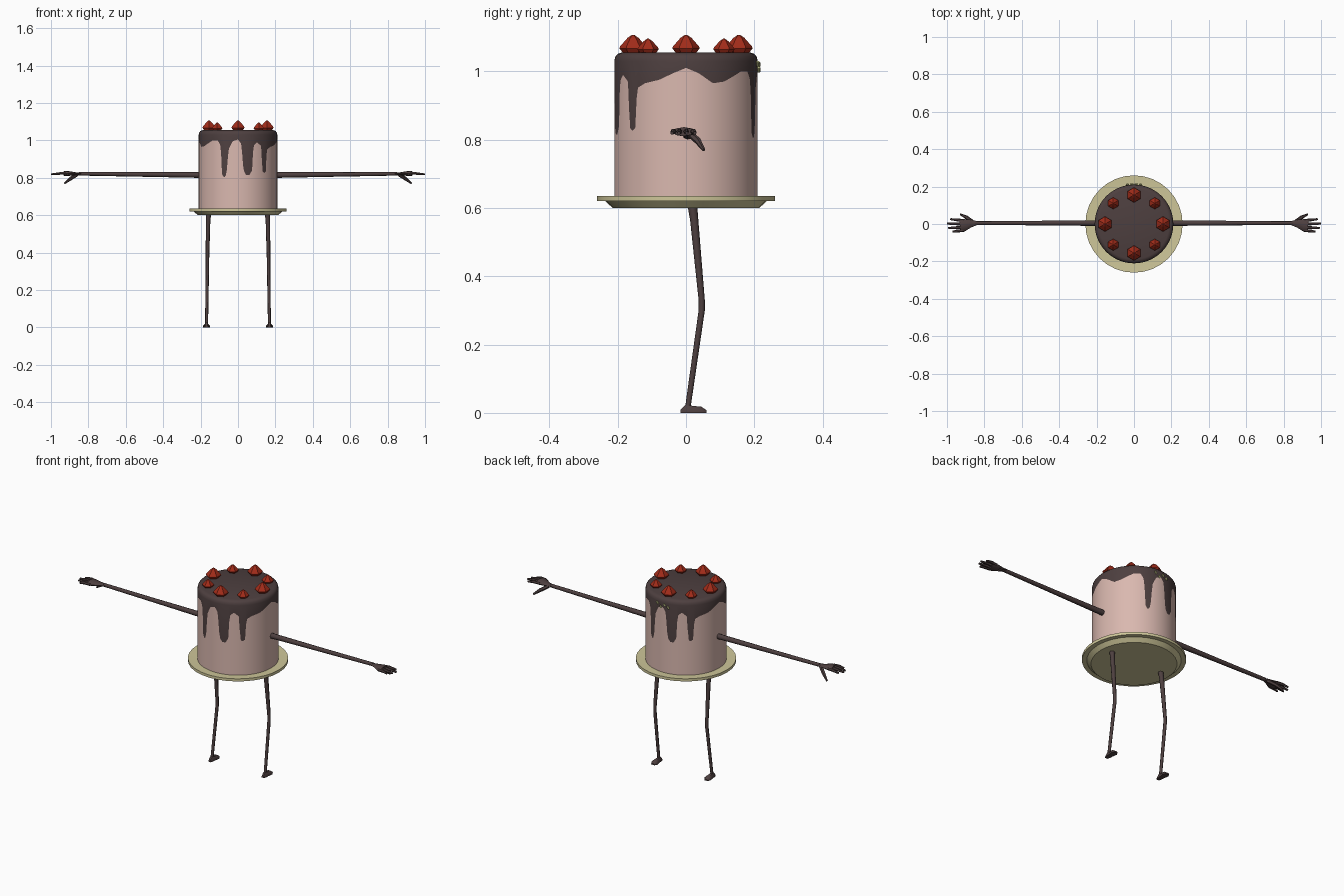
import bpy, bmesh, math
from mathutils import Vector

cube = bpy.data.objects.get("Cube")
if cube:
    bpy.data.objects.remove(cube)


def material(name, rgb):
    m = bpy.data.materials.new(name)
    m.use_nodes = True
    m.diffuse_color = (*rgb, 1)
    m.node_tree.nodes["Principled BSDF"].inputs["Base Color"].default_value = (*rgb, 1)
    return m


pink = material("pink sponge", (0.70, 0.48, 0.43))
chocolate = material("chocolate", (0.075, 0.05, 0.05))
red = material("strawberry red", (0.36, 0.025, 0.01))
cream = material("cream plate", (0.62, 0.57, 0.32))
piping = material("piping yellow", (0.55, 0.56, 0.25))


def finish(bm, name, mats, smooth=None):
    bmesh.ops.recalc_face_normals(bm, faces=bm.faces)
    me = bpy.data.meshes.new(name)
    bm.to_mesh(me)
    bm.free()
    for m in mats:
        me.materials.append(m)
    ob = bpy.data.objects.new(name, me)
    bpy.context.collection.objects.link(ob)
    if smooth:
        bpy.ops.object.select_all(action='DESELECT')
        ob.select_set(True)
        bpy.context.view_layer.objects.active = ob
        bpy.ops.object.shade_smooth_by_angle(angle=math.radians(smooth))
    return ob


def skin(bm, rings, index=lambda level: 0):
    """Bridge equal rings of vertices and cap both ends."""
    n = len(rings[0])
    for level, (a, b) in enumerate(zip(rings, rings[1:])):
        for i in range(n):
            j = (i + 1) % n
            bm.faces.new((a[i], a[j], b[j], b[i])).material_index = index(level)
    bm.faces.new(rings[0]).material_index = index(0)
    bm.faces.new(rings[-1]).material_index = index(len(rings) - 2)


def lathe(bm, profile, sides, centre=(0, 0), turn=0.0):
    rings = []
    for r, z in profile:
        rings.append([bm.verts.new((centre[0] + r * math.cos(turn + math.tau * i / sides),
                                    centre[1] + r * math.sin(turn + math.tau * i / sides), z))
                      for i in range(sides)])
    skin(bm, rings)


def tube(bm, path, radii, sides=8, flat=1.0):
    """Tapered limb along a path; flat squashes one cross axis."""
    pts = [Vector(p) for p in path]
    rings = []
    for k, (p, r) in enumerate(zip(pts, radii)):
        d = (pts[min(k + 1, len(pts) - 1)] - pts[max(k - 1, 0)]).normalized()
        side = d.cross(Vector((0, 0, 1)) if abs(d.z) < 0.8 else Vector((0, 1, 0))).normalized()
        up = side.cross(d)
        rings.append([bm.verts.new(p + side * (r * math.cos(math.tau * i / sides))
                                   + up * (r * flat * math.sin(math.tau * i / sides)))
                      for i in range(sides)])
    skin(bm, rings)


# Lower edge of the icing by angle; the pattern repeats every half turn
DRIPS = [(-90, 1.01), (-80, 0.995), (-68, 0.965), (-58, 0.97), (-40, 1.0), (-31, 1.0), (-26, 0.97),
         (-24, 0.82), (-20.5, 0.80), (-17, 0.82), (-14, 0.95), (-8, 0.995), (0, 1.005),
         (5, 0.98), (8, 0.84), (12, 0.815), (17, 0.815), (21, 0.84), (23, 0.97), (29, 0.99),
         (36, 0.97), (38.5, 0.835), (41.5, 0.825), (45, 0.835), (47, 0.95), (55, 0.965),
         (68, 0.975), (80, 0.995), (90, 1.01)]


def drip_height(deg):
    deg = (deg + 90) % 180 - 90
    for (a, za), (b, zb) in zip(DRIPS, DRIPS[1:]):
        if a <= deg <= b:
            return za + (zb - za) * (deg - a) / (b - a)


# Cake body with the icing cut into its wall
R, STEPS = 0.21, 240
bm = bmesh.new()
angles = [360 * i / STEPS for i in range(STEPS)]
levels = [(R, lambda a: 0.625), (R, drip_height), (R, lambda a: 1.03), (0.207, lambda a: 1.043),
          (0.20, lambda a: 1.051), (0.188, lambda a: 1.055)]
rings = [[bm.verts.new((r * math.sin(math.radians(a)), -r * math.cos(math.radians(a)), z(a)))
          for a in angles] for r, z in levels]
skin(bm, rings, lambda level: 0 if level == 0 else 1)
finish(bm, "cake", [pink, chocolate], 50)

# Plate with a stepped foot
bm = bmesh.new()
lathe(bm, [(0.215, 0.60), (0.236, 0.62), (0.26, 0.62), (0.26, 0.635), (0.2, 0.632)], 32)
finish(bm, "plate", [cream], 30)

# Strawberries, alternating large and small
for i in range(8):
    a = i * math.pi / 4
    s, ring = (1.0, 0.155) if i % 2 == 0 else (0.78, 0.157)
    bm = bmesh.new()
    lathe(bm, [(0.026 * s, 1.05), (0.04 * s, 1.055 + 0.012 * s), (0.038 * s, 1.055 + 0.018 * s),
               (0.016 * s, 1.055 + 0.043 * s), (0.003 * s, 1.055 + 0.052 * s)], 6,
          (ring * math.cos(a), ring * math.sin(a)), math.pi / 6)
    finish(bm, "strawberry", [red])

# Small piped beads on the icing
for x, z in ((-0.034, 1.01), (-0.012, 1.02), (0.012, 1.005), (0.034, 1.022)):
    bm = bmesh.new()
    y = math.sqrt(R * R - x * x)
    tube(bm, [(x - 0.005, y + 0.003, z - 0.006), (x + 0.005, y + 0.003, z + 0.006)],
         [0.005, 0.005], 6)
    finish(bm, "piped_bead", [piping])

# Limbs for both sides
for s, side in ((1, "left"), (-1, "right")):
    # Arm
    bm = bmesh.new()
    tube(bm, [(s * x, y, z) for x, y, z in ((0.19, 0.005, 0.815), (0.22, 0.005, 0.815),
              (0.53, 0.005, 0.818), (0.85, 0.005, 0.822))], [0.015, 0.015, 0.012, 0.010])
    finish(bm, side + "_arm", [chocolate], 50)

    # Palm, fingers and thumb
    bm = bmesh.new()
    tube(bm, [(s * 0.84, 0.005, 0.822), (s * 0.875, 0.002, 0.822), (s * 0.91, -0.006, 0.823),
              (s * 0.93, -0.008, 0.823)], [0.011, 0.021, 0.034, 0.032], 8, 0.4)
    for y, tip, spread in ((0.018, 0.982, 0.008), (0.0, 1.0, 0.002),
                           (-0.018, 0.993, -0.003), (-0.034, 0.97, -0.007)):
        tube(bm, [(s * 0.91, y, 0.823), (s * 0.945, y + spread / 2, 0.824),
                  (s * tip, y + spread, 0.819)], [0.008, 0.008, 0.005], 6)
    tube(bm, [(s * 0.86, 0.01, 0.818), (s * 0.895, 0.035, 0.796), (s * 0.928, 0.052, 0.77)],
         [0.010, 0.010, 0.005], 6)
    finish(bm, side + "_hand", [chocolate], 50)

    # Leg
    bm = bmesh.new()
    tube(bm, [(s * x, y, z) for x, y, z in ((0.158, 0.019, 0.605), (0.16, 0.024, 0.565),
              (0.164, 0.046, 0.33), (0.164, 0.046, 0.30), (0.168, 0.006, 0.02))],
         [0.014, 0.012, 0.009, 0.009, 0.008])
    finish(bm, side + "_leg", [chocolate], 50)

    # Foot, flat on the ground
    bm = bmesh.new()
    rings = []
    for y, w, h in ((-0.016, 0.008, 0.010), (0.0, 0.012, 0.026), (0.016, 0.013, 0.021),
                    (0.045, 0.018, 0.018), (0.06, 0.010, 0.008)):
        rings.append([bm.verts.new((s * 0.168 + u * w, y, v * h))
                      for u, v in ((-1, 0), (1, 0), (1, 0.5), (0.5, 1), (-0.5, 1), (-1, 0.5))])
    skin(bm, rings)
    finish(bm, side + "_foot", [chocolate], 50)
